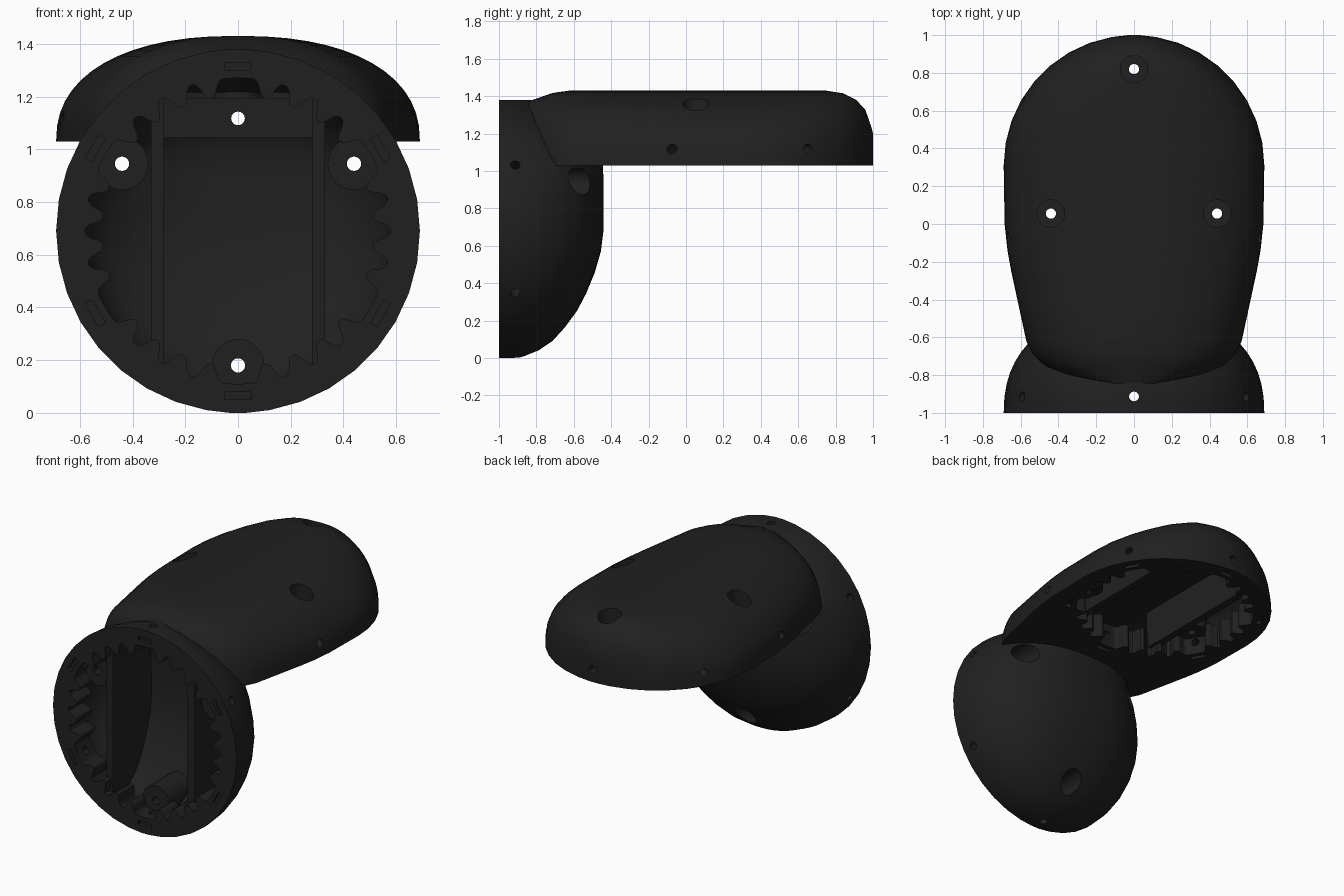
import bpy, bmesh, math
from mathutils import Matrix, Vector

if "Cube" in bpy.data.objects:
    bpy.data.objects.remove(bpy.data.objects["Cube"])

# Each arm is built in local axes: x, v (towards the elbow), t (depth behind the open face)
FRONT = Matrix(((1, 0, 0, 0), (0, 0, 1, -1), (0, 1, 0, 0.69), (0, 0, 0, 1)))
UPPER = Matrix(((1, 0, 0, 0), (0, -1, 0, 0.31), (0, 0, 1, 1.03), (0, 0, 0, 1)))
R = 0.69
BOLTS = [(0, -0.51), (0.44, 0.255), (-0.44, 0.255)]
SPOKES = [math.radians(30 + 60 * i) for i in range(6)]

mat = bpy.data.materials.new("charcoal black")
mat.diffuse_color = (0.0145, 0.0145, 0.0145, 1)
mat.use_nodes = True
mat.node_tree.nodes["Principled BSDF"].inputs["Base Color"].default_value = mat.diffuse_color


def to_object(name, bm, M):
    """Place a mesh, with outward normals, in the world."""
    bmesh.ops.recalc_face_normals(bm, faces=bm.faces)
    bm.transform(M)
    if M.determinant() < 0:
        bmesh.ops.reverse_faces(bm, faces=bm.faces)
    bmesh.ops.triangulate(bm, faces=bm.faces)
    me = bpy.data.meshes.new(name)
    bm.to_mesh(me)
    bm.free()
    me.materials.append(mat)
    ob = bpy.data.objects.new(name, me)
    bpy.context.collection.objects.link(ob)
    return ob


def combine(ob, other, op):
    """Apply a boolean, falling back to the exact solver if nothing changed."""
    before = (len(ob.data.vertices), len(ob.data.polygons))
    bpy.context.view_layer.objects.active = ob
    for solver in ('MANIFOLD', 'EXACT'):
        mod = ob.modifiers.new("bool", 'BOOLEAN')
        mod.operation, mod.object, mod.solver = op, other, solver
        mod.use_self = solver == 'EXACT'
        bpy.ops.object.modifier_apply(modifier=mod.name)
        if (len(ob.data.vertices), len(ob.data.polygons)) != before:
            break
    bpy.data.objects.remove(other)


def interp(pts, v):
    if v <= pts[0][0]:
        return pts[0][1]
    for (a, fa), (b, fb) in zip(pts, pts[1:]):
        if v <= b:
            return fa + (fb - fa) * (v - a) / (b - a)
    return pts[-1][1]


def loft(name, stations, t0, M, n=2.3, segs=28):
    """Skin of superellipse arches (v, half width, depth) over a flat base at t0."""
    bm = bmesh.new()
    rings = []
    for v, w, d in stations:
        ring = []
        for i in range(segs + 1):
            a = math.pi * i / segs
            c, s = math.cos(a), (0 if i in (0, segs) else math.sin(a))
            x = math.copysign(abs(c) ** (2 / n), c) * w
            ring.append(bm.verts.new((x, v, t0 + (d - t0) * s ** (2 / n))))
        rings.append(ring)
    k = segs + 1
    for a, b in zip(rings, rings[1:]):
        for i in range(k):
            bm.faces.new((a[i], a[(i + 1) % k], b[(i + 1) % k], b[i]))
    bm.faces.new(rings[0])
    bm.faces.new(rings[-1])
    return to_object(name, bm, M)


def box(bm, x0, x1, v0, v1, t0, t1, M=Matrix()):
    mid = Vector(((x0 + x1) / 2, (v0 + v1) / 2, (t0 + t1) / 2))
    size = Matrix.Diagonal((x1 - x0, v1 - v0, t1 - t0, 1))
    bmesh.ops.create_cube(bm, size=1, matrix=M @ Matrix.Translation(mid) @ size)


def cyl(bm, p, q, r, segs=24):
    p, q = Vector(p), Vector(q)
    rot = (q - p).to_track_quat('Z', 'Y').to_matrix().to_4x4()
    bmesh.ops.create_cone(bm, cap_ends=True, segments=segs, radius1=r, radius2=r,
                          depth=(q - p).length,
                          matrix=Matrix.Translation((p + q) / 2) @ rot)


def toothed_bore(M):
    """Bore with four rounded teeth in every sixth and a flat notch at each spoke."""
    bm = bmesh.new()
    ring = []
    for i in range(288):
        deg = 1.25 * i
        phi = (deg + 30) % 60 - 30
        r = 0.58
        if abs(phi) < 24:
            r = 0.547 + 0.033 * math.tanh(1.4 * math.cos(math.tau * phi / 12.3)) / 0.885
        a = math.radians(deg)
        ring.append(bm.verts.new((r * math.cos(a), r * math.sin(a), -0.05)))
    f = bm.faces.new(ring)
    ext = bmesh.ops.extrude_face_region(bm, geom=[f])
    bmesh.ops.translate(bm, vec=(0, 0, 0.225),
                        verts=[g for g in ext['geom'] if isinstance(g, bmesh.types.BMVert)])
    return to_object("bore_cutter", bm, M)


# Depth and width curves of the two arms
F_D = [(-.69, .10), (-.67, .17), (-.63, .25), (-.57, .32), (-.47, .40), (-.36, .46), (-.24, .51),
       (-.12, .545), (0, .56), (.34, .56), (.46, .45), (.61, .25), (.68, .17)]
U_D = [(-.69, .17), (-.66, .284), (-.62, .335), (-.57, .372), (-.52, .392), (-.45, .40),
       (.95, .40), (1.03, .385), (1.1, .36), (1.16, .34)]
U_W = [(0, .69), (.31, .685), (.45, .67), (.56, .65), (.93, .57), (1.0, .535), (1.06, .48),
       (1.11, .40), (1.16, .26)]


def half_width(v):
    return max(math.sqrt(max(R * R - v * v, 0)), 0.03)


def upper_width(v):
    return half_width(v) if v < 0 else interp(U_W, v)


front_v = [-R * math.cos(math.pi * i / 18) for i in range(19)]
upper_v = [v for v in front_v if v < -0.01] + [0, .15, .31, .45, .56, .75, .93, 1, 1.03, 1.06, 1.11, 1.16]

# Outer shell
shell = loft("elbow_housing", [(v, half_width(v), interp(F_D, v)) for v in front_v], 0, FRONT)
combine(shell, loft("upper_arm", [(v, upper_width(v), interp(U_D, v)) for v in upper_v],
                    0, UPPER), 'UNION')

# Hollow interior: two domes, two toothed bores and the channel joining them
K = 0.87
cavity = loft("cavity", [(v * K, half_width(v) * .85, interp(F_D, v * K) - .06)
                         for v in front_v], 0.165, FRONT)
combine(cavity, loft("upper_cavity", [(v * K, upper_width(v) * .85, interp(U_D, v * K) - .06)
                                      for v in upper_v], 0.165, UPPER), 'UNION')
for M in (FRONT, UPPER):
    combine(cavity, toothed_bore(M), 'UNION')
bm = bmesh.new()
box(bm, -.281, .281, -.84, -.335, 1.045, 1.215)
combine(cavity, to_object("channel", bm, Matrix()), 'UNION')

# Ribs and screw bosses left standing in the cavity
for M, depth in ((FRONT, .6), (UPPER, .5)):
    bm = bmesh.new()
    for s in (-1, 1):
        box(bm, s * .305 - .025, s * .305 + .025, -.51, .52, .06, depth)
    combine(cavity, to_object("ribs", bm, M), 'DIFFERENCE')
    for x, v in BOLTS:
        bm = bmesh.new()
        cyl(bm, (x, v, .12), (x, v, depth), .1, 32)
        combine(cavity, to_object("boss", bm, M), 'DIFFERENCE')
combine(shell, cavity, 'DIFFERENCE')

# Counterbores, screw holes, radial pin holes and rim slots
for M in (FRONT, UPPER):
    for x, v in BOLTS:
        for t0, r in ((.2, .073), (-.1, .027)):
            bm = bmesh.new()
            cyl(bm, (x, v, t0), (x, v, .8), r, 24)
            combine(shell, to_object("screw_hole", bm, M), 'DIFFERENCE')
    for a in SPOKES:
        bm = bmesh.new()
        c, s = math.cos(a), math.sin(a)
        cyl(bm, (c * .56, s * .56, .087), (c * .85, s * .85, .087), .026, 16)
        box(bm, .61, .64, -.05, .05, -.03, .025, Matrix.Rotation(a, 4, 'Z'))
        combine(shell, to_object("pin_and_slot", bm, M), 'DIFFERENCE')

# One material, smooth shading with crisp edges
shell.data.materials.clear()
shell.data.materials.append(mat)
for p in shell.data.polygons:
    p.material_index = 0
bpy.ops.object.select_all(action='DESELECT')
shell.select_set(True)
bpy.context.view_layer.objects.active = shell
bpy.ops.object.shade_smooth_by_angle(angle=math.radians(38))
